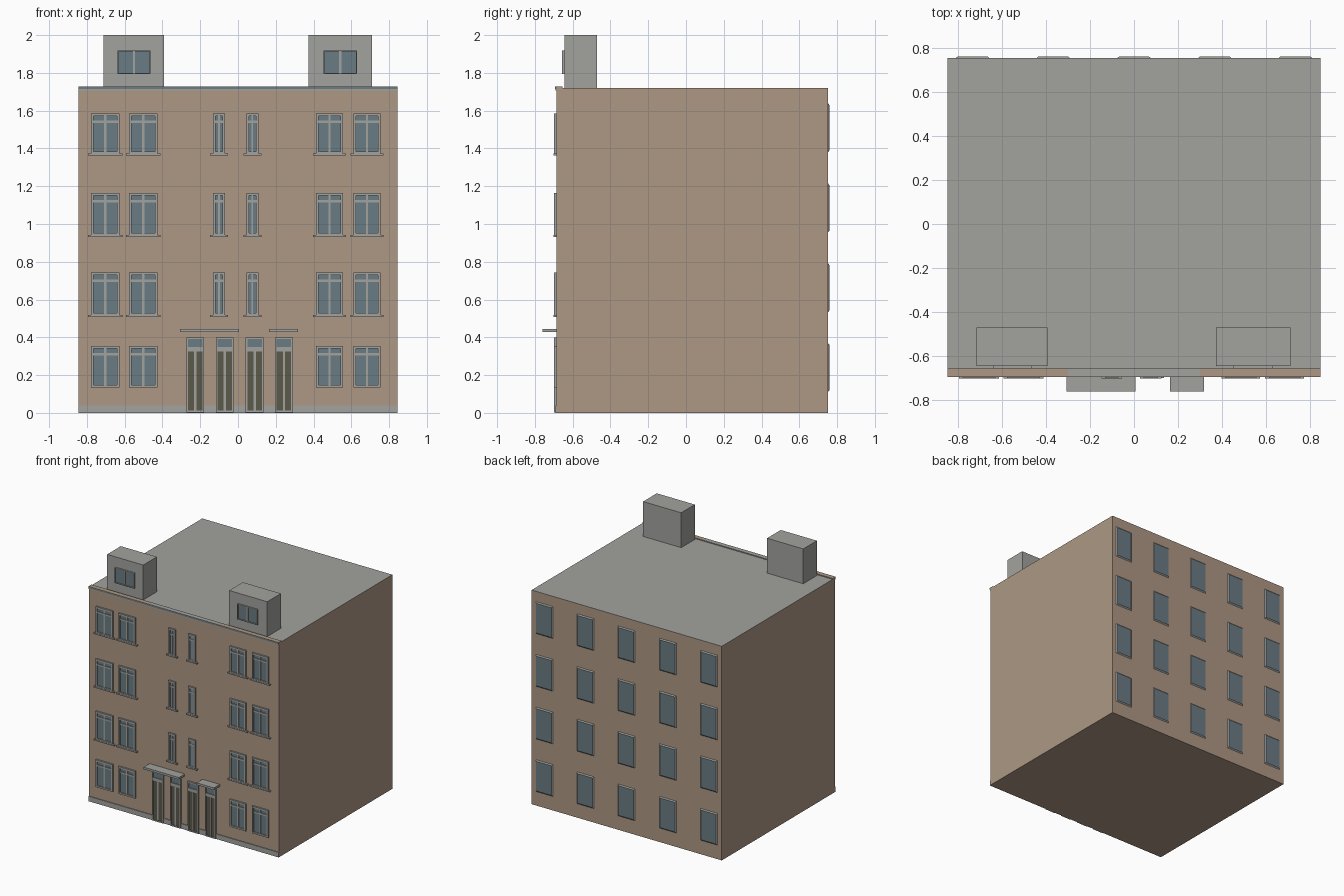
import bpy, bmesh

if "Cube" in bpy.data.objects:
    bpy.data.objects.remove(bpy.data.objects["Cube"])

def material(name, rgb):
    lin = [((c / 255 + 0.055) / 1.055) ** 2.4 for c in rgb]
    m = bpy.data.materials.new(name)
    m.diffuse_color = (*lin, 1)
    m.use_nodes = True
    m.node_tree.nodes["Principled BSDF"].inputs["Base Color"].default_value = m.diffuse_color
    return m

WALL = material("tan wall", (173, 152, 133))
GREY = material("pale grey", (162, 163, 159))
GLASS = material("blue grey glass", (106, 124, 131))
DOOR = material("olive door", (92, 90, 74))

def finish(name, bm, mats):
    bmesh.ops.recalc_face_normals(bm, faces=bm.faces)
    me = bpy.data.meshes.new(name)
    bm.to_mesh(me)
    bm.free()
    ob = bpy.data.objects.new(name, me)
    for m in mats:
        me.materials.append(m)
    bpy.context.collection.objects.link(ob)
    return ob

def add_box(bm, x0, x1, y0, y1, z0, z1, mat=0):
    vs = bmesh.ops.create_cube(bm, size=1)["verts"]
    for v in vs:
        v.co.x = x1 if v.co.x > 0 else x0
        v.co.y = y1 if v.co.y > 0 else y0
        v.co.z = z1 if v.co.z > 0 else z0
    for f in {f for v in vs for f in v.link_faces}:
        f.material_index = mat

def box(name, mat, *dims):
    bm = bmesh.new()
    add_box(bm, *dims)
    return finish(name, bm, [mat])

FRONT, BACK, ROOF = -0.685, 0.753, 1.72

# Main block: tan walls, grey roof face
body = box("building_body", WALL, -0.845, 0.845, FRONT, BACK, 0, ROOF)
body.data.materials.append(GREY)
for p in body.data.polygons:
    if p.normal.z > 0.5:
        p.material_index = 1

# Plinth, cornice and parapet capping
box("plinth", GREY, -0.845, 0.845, FRONT - 0.006, FRONT, 0, 0.04)
box("cornice", GREY, -0.845, 0.845, FRONT - 0.006, FRONT, 1.706, 1.714)
box("cornice_band", GLASS, -0.845, 0.845, FRONT - 0.008, FRONT, 1.714, 1.724)
box("parapet_middle", GREY, -0.3, 0.3, FRONT - 0.008, -0.655, ROOF, 1.727)
for s, side in ((-1, "left"), (1, "right")):
    a, b = sorted((s * 0.3, s * 0.845))
    box("parapet_" + side, WALL, a, b, FRONT - 0.008, -0.655, ROOF, 1.727)

def window(name, x0, x1, z0, z1, wall=FRONT, frame=0.013, bar=0.011,
           transom=True, sill=True):
    """Framed two-light window on a front-facing wall."""
    bm = bmesh.new()
    out = wall - 0.013
    add_box(bm, x0 + frame, x1 - frame, wall - 0.005, wall, z0 + frame, z1 - frame, 1)
    add_box(bm, x0, x0 + frame, out, wall, z0, z1)
    add_box(bm, x1 - frame, x1, out, wall, z0, z1)
    for a, b in ((z0, z0 + frame), (z1 - frame, z1)):
        add_box(bm, x0 + frame, x1 - frame, out, wall, a, b)
    mid = (x0 + x1) / 2
    add_box(bm, mid - bar / 2, mid + bar / 2, out + 0.003, wall, z0 + frame, z1 - frame)
    if transom:
        add_box(bm, x0 + frame, x1 - frame, out + 0.002, wall, z1 - 0.051, z1 - 0.038)
    if sill:
        add_box(bm, x0 - 0.016, x1 + 0.016, out - 0.003, wall, z0 - 0.008, z0 + 0.002)
    finish(name, bm, [GREY, GLASS])

# Front windows
WIDE = ((-0.778, -0.628), (-0.576, -0.427), (0.413, 0.556), (0.611, 0.755))
NARROW = ((-0.132, -0.07), (0.044, 0.108))
ROWS = ((0.135, 0.354), (0.515, 0.743), (0.94, 1.164), (1.37, 1.585))
for r, (z0, z1) in enumerate(ROWS):
    for c, (x0, x1) in enumerate(WIDE):
        window(f"wide_window_{r}_{c}", x0, x1, z0, z1, sill=r > 0)
    if r:
        for c, (x0, x1) in enumerate(NARROW):
            window(f"stair_window_{r}_{c}", x0, x1, z0, z1, bar=0.009)

# Entrance doors: frame, two leaves and a fanlight
for i, x in enumerate((-0.226, -0.07, 0.088, 0.243)):
    bm = bmesh.new()
    h, out, f = 0.047, FRONT - 0.014, 0.009
    add_box(bm, x - h, x - h + f, out, FRONT, 0.002, 0.4)
    add_box(bm, x + h - f, x + h, out, FRONT, 0.002, 0.4)
    for a, b in ((0.002, 0.012), (0.325, 0.35), (0.39, 0.4)):
        add_box(bm, x - h + f, x + h - f, out, FRONT, a, b)
    add_box(bm, x - 0.006, x + 0.006, out + 0.003, FRONT, 0.012, 0.325)
    add_box(bm, x - h + f, x + h - f, FRONT - 0.008, FRONT, 0.012, 0.325, 2)
    add_box(bm, x - h + f, x + h - f, FRONT - 0.008, FRONT, 0.35, 0.39, 1)
    finish(f"entrance_door_{i}", bm, [GREY, GLASS, DOOR])

# Canopies over the doors
box("canopy_left", GREY, -0.306, 0.006, -0.76, FRONT, 0.427, 0.444)
box("canopy_right", GREY, 0.164, 0.318, -0.76, FRONT, 0.427, 0.444)

# Rooftop dormer boxes with small windows
for side, x0, x1, w0, w1 in (("left", -0.713, -0.392, -0.638, -0.464),
                             ("right", 0.372, 0.71, 0.452, 0.63)):
    box("dormer_" + side, GREY, x0, x1, -0.643, -0.47, ROOF, 2.0)
    window("dormer_window_" + side, w0, w1, 1.795, 1.918, wall=-0.643,
           frame=0.005, bar=0.012, transom=False, sill=False)

# Back windows: shallow plates with sloped grey surround and glass face
for r, (z0, z1) in enumerate(((0.11, 0.37), (0.532, 0.793), (0.955, 1.216), (1.379, 1.64))):
    for c in range(5):
        x = -0.732 + c * 0.366
        bm = bmesh.new()
        add_box(bm, x - 0.078, x + 0.078, BACK - 0.002, 0.76, z0, z1)
        for v in bm.verts:
            if v.co.y > BACK:
                v.co.x += 0.011 if v.co.x < x else -0.011
                v.co.z += 0.011 if v.co.z < (z0 + z1) / 2 else -0.011
        bm.normal_update()
        for f in bm.faces:
            if f.normal.y > 0.9:
                f.material_index = 1
        finish(f"back_window_{r}_{c}", bm, [GREY, GLASS])
